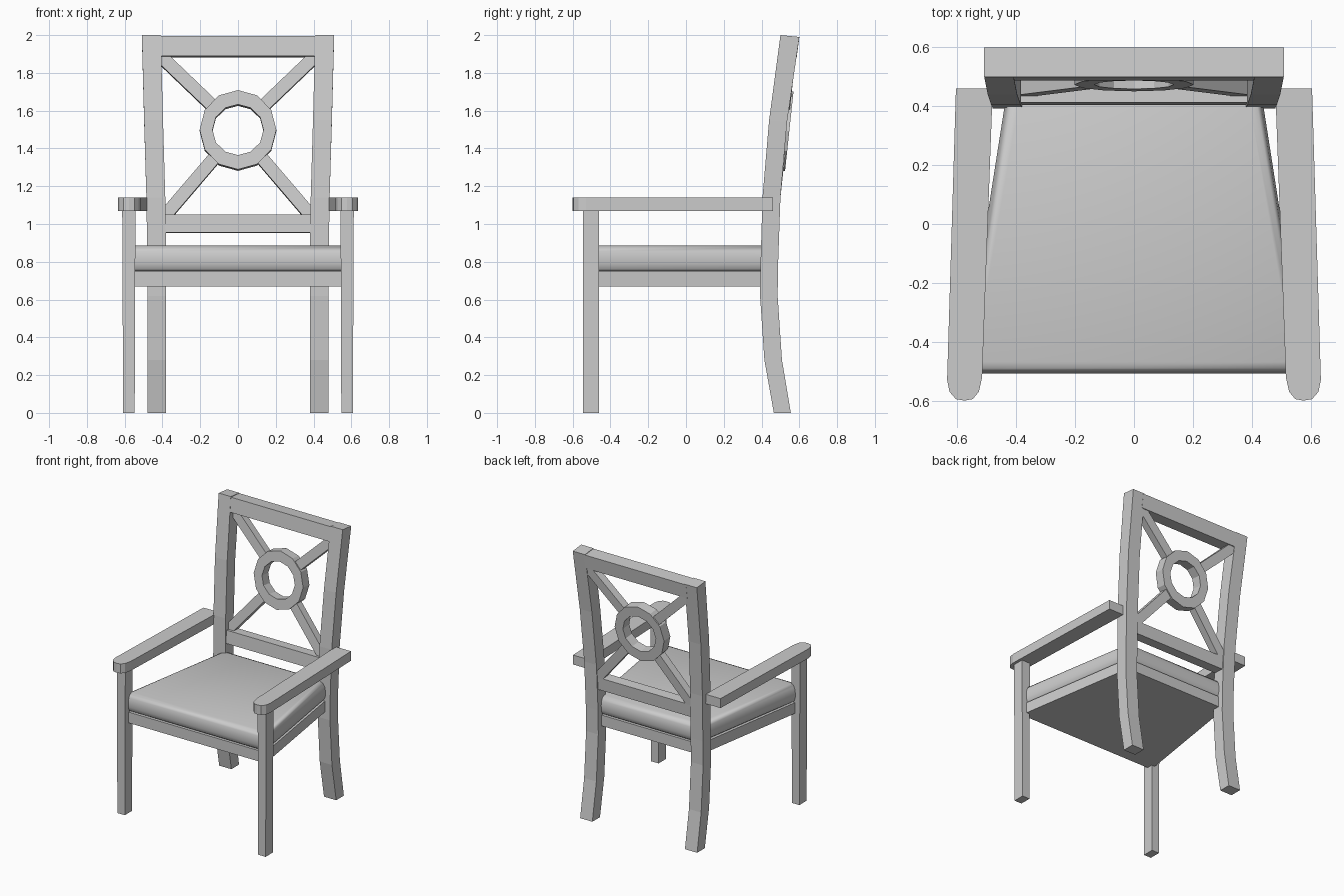
import bpy, bmesh, math
from mathutils import Matrix

if "Cube" in bpy.data.objects:
    bpy.data.objects.remove(bpy.data.objects["Cube"])


def loft(name, rings, mirror=False, closed=False):
    """Bridge equal-length point rings into a solid; cap the ends unless closed."""
    bm = bmesh.new()
    vs = [[bm.verts.new(p) for p in r] for r in rings]
    n = len(rings[0])
    last = len(vs) if closed else len(vs) - 1
    for a in range(last):
        lo, hi = vs[a], vs[(a + 1) % len(vs)]
        for i in range(n):
            j = (i + 1) % n
            bm.faces.new((lo[i], lo[j], hi[j], hi[i]))
    if not closed:
        bm.faces.new(vs[0])
        bm.faces.new(vs[-1])
    bmesh.ops.recalc_face_normals(bm, faces=bm.faces)
    me = bpy.data.meshes.new(name)
    bm.to_mesh(me)
    bm.free()
    ob = bpy.data.objects.new(name, me)
    bpy.context.collection.objects.link(ob)
    if mirror:
        ob.modifiers.new("Mirror", 'MIRROR')
    return ob


def rect(x0, x1, y0, y1, z):
    return [(x0, y0, z), (x1, y0, z), (x1, y1, z), (x0, y1, z)]


def rail(name, profile, half):
    """Bar running across x with a (y, z) cross-section."""
    return loft(name, [[(x, y, z) for y, z in profile] for x in (-half, half)])


# Back legs sweeping up into the back posts: (z front, z back, y front, y back, inner x)
posts = [(0, 0, .465, .555, .38), (.28, .28, .415, .508, .38),
         (.62, .62, .392, .485, .38), (.8, .8, .395, .488, .38),
         (1.14, 1.14, .405, .50, .385), (1.55, 1.54, .44, .535, .397),
         (2.0, 1.99, .50, .60, .409)]
loft("back_leg_post", [[(x, yf, zf), (x + .1, yf, zf), (x + .1, yb, zb), (x, yb, zb)]
                       for zf, zb, yf, yb, x in posts], mirror=True)

# Front legs
loft("front_leg", [rect(.547, .608, -.545, -.46, 0),
                   rect(.543, .613, -.545, -.46, 1.08)], mirror=True)

# Armrests with rounded front ends
arm = [(.48, .46), (.605, .46), (.635, -.53), (.627, -.57), (.605, -.595),
       (.576, -.60), (.548, -.595), (.527, -.57), (.516, -.52)]
loft("armrest", [[(x, y, z) for x, y in arm] for z in (1.07, 1.14)], mirror=True)


# Seat frame and cushion share a tapered outline
def seat_ring(inset, z):
    f, b = .582 - inset, .432 - inset
    y0, y1 = -.508 + inset, .45 - inset
    return [(-f, y0, z), (f, y0, z), (b, y1, z), (-b, y1, z)]


loft("seat_frame", [seat_ring(.003, .67), seat_ring(.003, .75)])
cushion = loft("seat_cushion", [seat_ring(i, z) for i, z in (
    (.025, .748), (.008, .763), (0, .79), (0, .825), (.006, .855), (.018, .876), (.04, .885))])
bpy.context.view_layer.objects.active = cushion
cushion.select_set(True)
bpy.ops.object.shade_smooth_by_angle(angle=math.radians(50))

# Back rails
rail("top_rail", [(.487, 1.89), (.50, 1.996), (.60, 1.987), (.586, 1.882)], .42)
rail("lower_back_rail", [(.405, .955), (.413, 1.05), (.49, 1.045), (.482, .952)], .39)

# Leaning frame for the ring and the diagonal slats
lean = Matrix.Translation((0, .51, 1.495)) @ Matrix.Rotation(-math.radians(6.1), 4, 'X')

# Twelve-sided ring
ring = []
for k in range(12):
    s, c = math.sin(k * math.pi / 6), math.cos(k * math.pi / 6)
    ring.append([(r * s, y, r * h * c) for r, h, y in (
        (.203, 1.04, -.037), (.203, 1.04, .037), (.135, 1.0, .037), (.135, 1.0, -.037))])
loft("back_ring", ring, closed=True).matrix_world = lean

# Diagonal slats from the ring to the frame corners
for name, cx, cz in (("upper_slat", .41, .395), ("lower_slat", .385, -.453)):
    length = math.hypot(cx, cz)
    dx, dz = cx / length, cz / length
    ends = []
    for d in (.175, length):
        ends.append([(dx * d - dz * w, y, dz * d + dx * w) for w, y in (
            (-.034, -.028), (.034, -.028), (.034, .028), (-.034, .028))])
    loft(name, ends, mirror=True).matrix_world = lean
